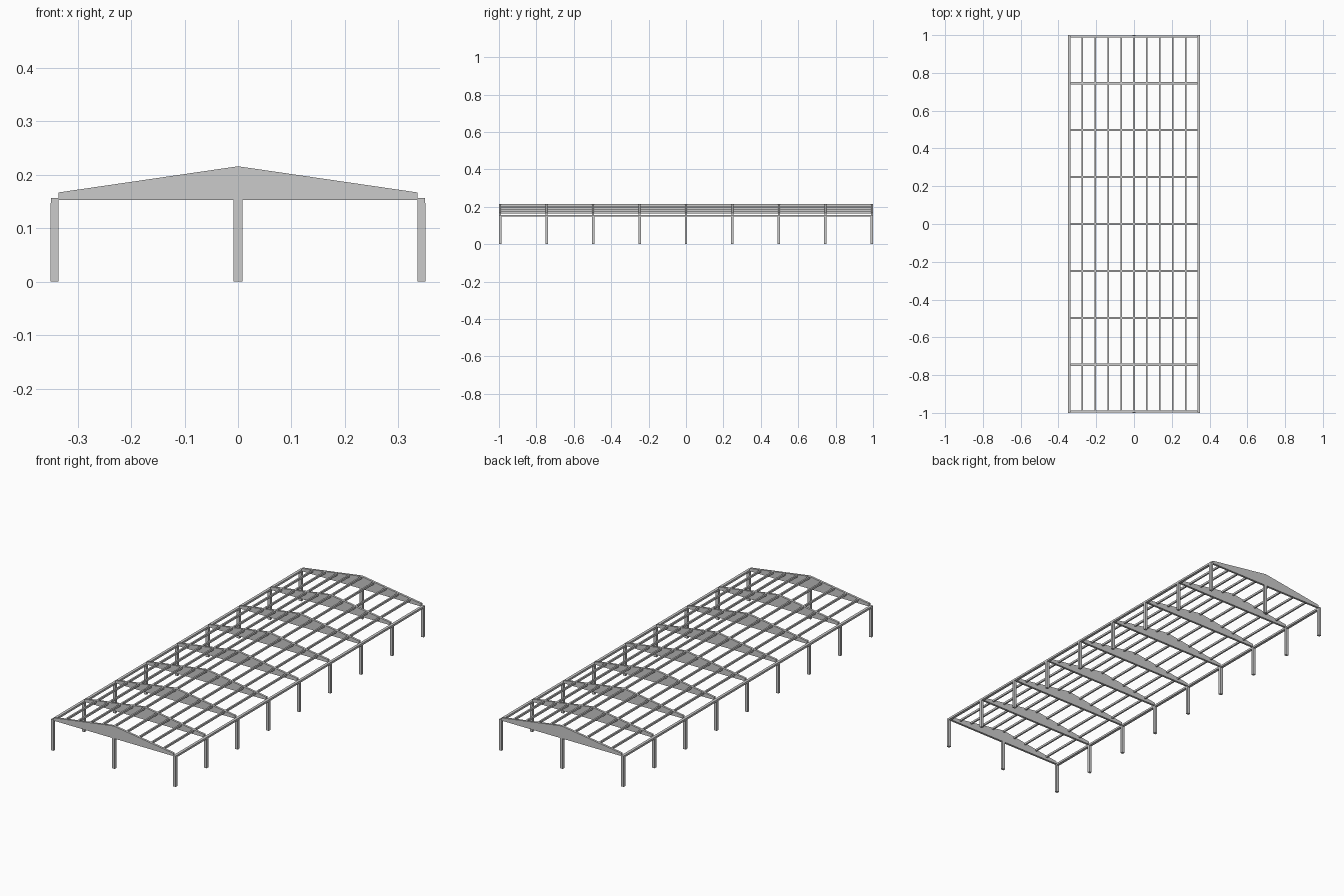
import bpy, bmesh

if "Cube" in bpy.data.objects:
    bpy.data.objects.remove(bpy.data.objects["Cube"])

FRAMES = 9
Y_END = 0.9935
EAVE_Z, APEX_Z, BASE_Z = 0.167, 0.216, 0.153
HALF_SPAN = 0.336
frame_ys = [-Y_END + i * 2 * Y_END / (FRAMES - 1) for i in range(FRAMES)]


def prism(name, profile, y0, y1):
    """Extrude an x-z outline along y."""
    bm = bmesh.new()
    face = bm.faces.new([bm.verts.new((x, y0, z)) for x, z in profile])
    ext = bmesh.ops.extrude_face_region(bm, geom=[face])
    verts = [g for g in ext["geom"] if isinstance(g, bmesh.types.BMVert)]
    bmesh.ops.translate(bm, verts=verts, vec=(0, y1 - y0, 0))
    bmesh.ops.recalc_face_normals(bm, faces=bm.faces)
    mesh = bpy.data.meshes.new(name)
    bm.to_mesh(mesh)
    bm.free()
    obj = bpy.data.objects.new(name, mesh)
    bpy.context.collection.objects.link(obj)
    return obj


def bar(name, x, width, z0, z1, y0, y1):
    h = width / 2
    return prism(name, [(x - h, z0), (x + h, z0), (x + h, z1), (x - h, z1)], y0, y1)


def roof_z(x):
    return APEX_Z - (APEX_Z - EAVE_Z) * abs(x) / HALF_SPAN


# Tapered roof girders and side columns, one frame per bay line
girder = [(-HALF_SPAN, BASE_Z), (HALF_SPAN, BASE_Z), (HALF_SPAN, EAVE_Z),
          (0, APEX_Z), (-HALF_SPAN, EAVE_Z)]
for i, y in enumerate(frame_ys, 1):
    prism(f"roof_girder_{i}", girder, y - 0.0055, y + 0.0055)
    for side, s in (("left", -1), ("right", 1)):
        bar(f"{side}_column_{i}", s * 0.343, 0.015, 0, 0.147, y - 0.0065, y + 0.0065)

# Middle columns under the gable girders
for name, y in (("front", frame_ys[0]), ("back", frame_ys[-1])):
    bar(f"{name}_gable_column", 0, 0.016, 0, BASE_Z, y - 0.0065, y + 0.0065)

# Eave beams resting on the side columns
for side, s in (("left", -1), ("right", 1)):
    bar(f"{side}_eave_beam", s * 0.343, 0.014, 0.147, 0.157, -1, 1)

# Purlins flush with the roof slope
for k in range(-4, 5):
    x = k * 0.0685
    top = roof_z(abs(x) + 0.004)
    bar(f"purlin_{k + 5}", x, 0.008, top - 0.010, top, -0.999, 0.999)
